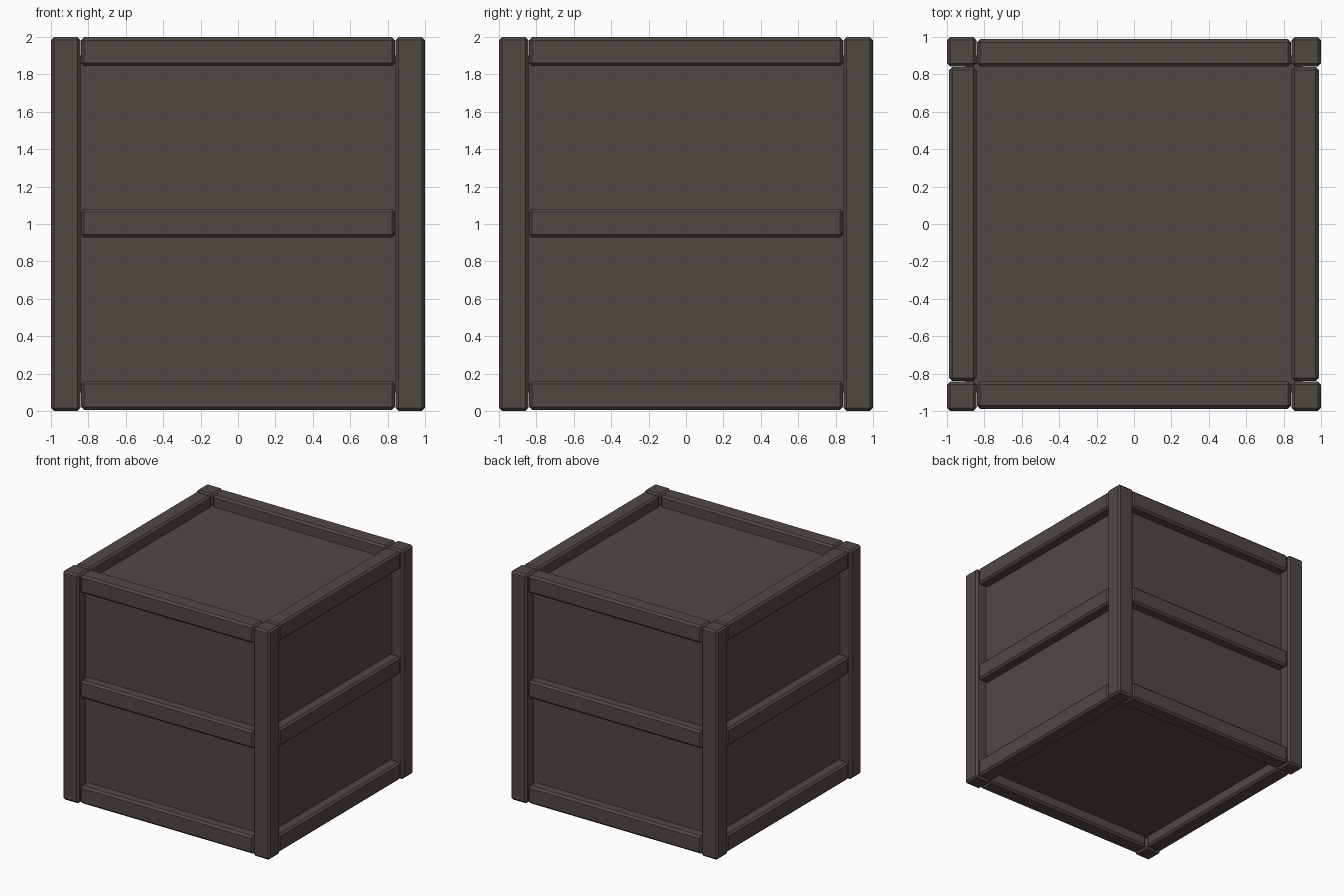
import bpy
import bmesh
from math import radians
from mathutils import Matrix

if "Cube" in bpy.data.objects:
    bpy.data.objects.remove(bpy.data.objects["Cube"])

wood = bpy.data.materials.new("dark_wood")
wood.diffuse_color = (0.08, 0.066, 0.055, 1)
wood.use_nodes = True
wood.node_tree.nodes["Principled BSDF"].inputs["Base Color"].default_value = wood.diffuse_color


def box(name, centre, size, chamfer=0.0, turn=0.0):
    """Flat-shaded box with chamfered edges, turned about the z axis."""
    bm = bmesh.new()
    bmesh.ops.create_cube(bm, size=1)
    bmesh.ops.scale(bm, vec=size, verts=bm.verts)
    if chamfer:
        bmesh.ops.bevel(bm, geom=bm.edges[:], offset=chamfer, segments=1,
                        affect='EDGES')
    bmesh.ops.translate(bm, vec=centre, verts=bm.verts)
    bm.transform(Matrix.Rotation(radians(turn), 4, 'Z'))
    mesh = bpy.data.meshes.new(name)
    bm.to_mesh(mesh)
    bm.free()
    mesh.materials.append(wood)
    obj = bpy.data.objects.new(name, mesh)
    bpy.context.collection.objects.link(obj)
    return obj


POST = 0.158        # square section of the corner posts
RAIL_H = 0.155      # rail height
RAIL_T = 0.146      # rail thickness
CHAMFER = 0.017

# Recessed panels: one closed inner box
box("inner_panels", (0, 0, 1), (1.8, 1.8, 1.8))

for side, turn in (("front", 0), ("right", 90), ("back", 180), ("left", 270)):
    # Corner post at the left end of each side
    c = 1 - POST / 2
    box(side + "_corner_post", (-c, -c, 1), (POST, POST, 2), CHAMFER, turn)
    # Bottom, middle and top rails
    for level, z in (("bottom", 0.083), ("middle", 1.004), ("top", 1.921)):
        box(f"{side}_{level}_rail", (0, -0.915, z),
            (1.68, RAIL_T, RAIL_H), CHAMFER, turn)
